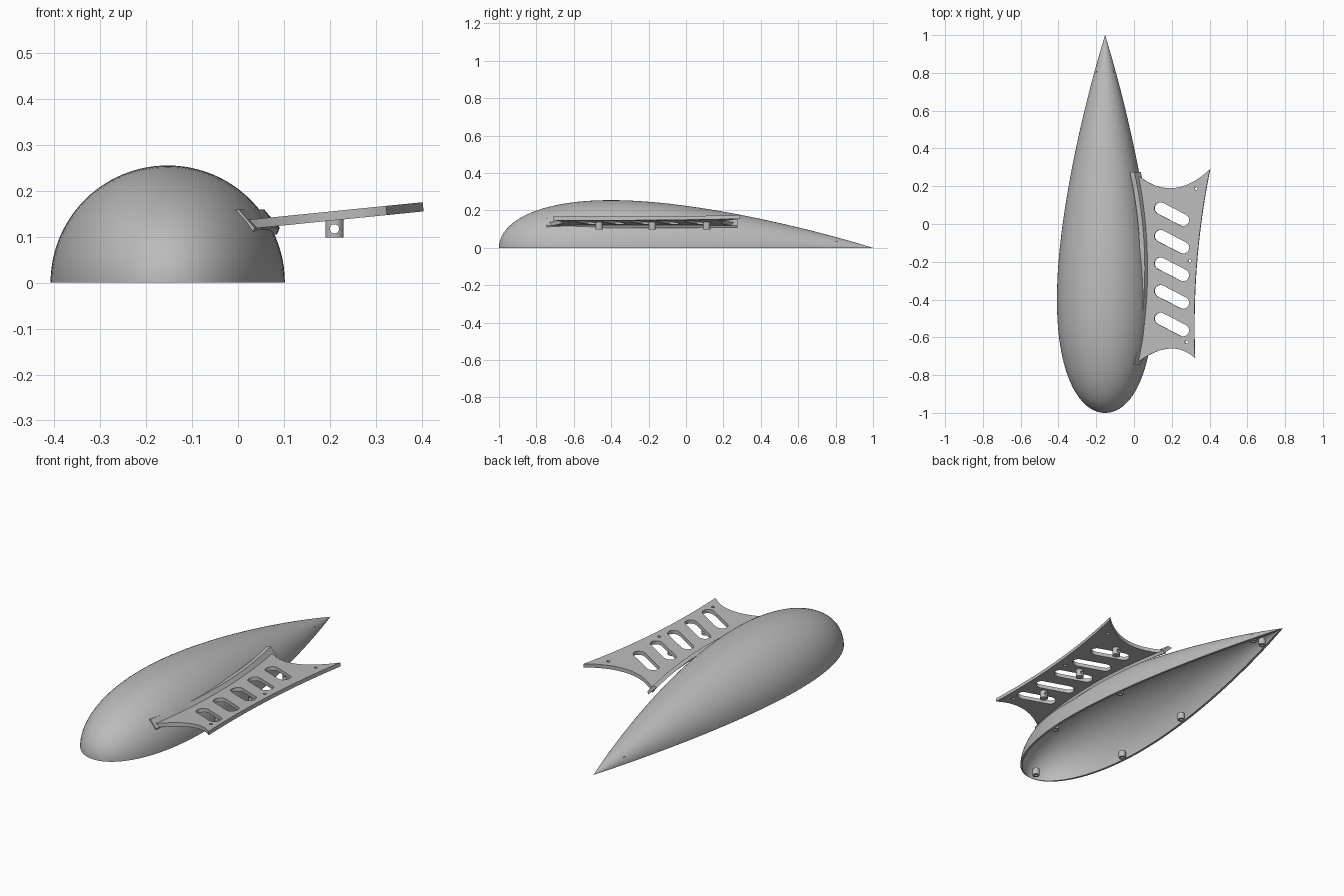
import bpy, bmesh, math
from mathutils import Vector

if "Cube" in bpy.data.objects:
    bpy.data.objects.remove(bpy.data.objects["Cube"])

grey = bpy.data.materials.new("plain grey")
grey.use_nodes = True
grey.diffuse_color = (0.5, 0.5, 0.5, 1)
grey.node_tree.nodes["Principled BSDF"].inputs["Base Color"].default_value = (0.5, 0.5, 0.5, 1)

AXIS_X = -0.153
FLANGE_Y, FLANGE_HALF = -0.235, 0.51


def activate(ob):
    bpy.ops.object.select_all(action='DESELECT')
    ob.select_set(True)
    bpy.context.view_layer.objects.active = ob


def finish(ob, angle=30):
    ob.data.materials.clear()
    ob.data.materials.append(grey)
    activate(ob)
    bpy.ops.object.shade_smooth_by_angle(angle=math.radians(angle))
    return ob


def skin(name, sections):
    """Join closed cross-sections into a capped solid."""
    bm = bmesh.new()
    rings = [[bm.verts.new(p) for p in s] for s in sections]
    n = len(rings[0])
    for a, b in zip(rings, rings[1:]):
        for i in range(n):
            j = (i + 1) % n
            bm.faces.new((a[i], a[j], b[j], b[i]))
    bm.faces.new(rings[0])
    bm.faces.new(rings[-1])
    bmesh.ops.recalc_face_normals(bm, faces=bm.faces)
    mesh = bpy.data.meshes.new(name)
    bm.to_mesh(mesh)
    bm.free()
    ob = bpy.data.objects.new(name, mesh)
    bpy.context.collection.objects.link(ob)
    return finish(ob)


def plate(name, outlines, thickness, location, tilt=0):
    """Extrude the first outline, with the others as holes."""
    cu = bpy.data.curves.new(name, 'CURVE')
    cu.dimensions, cu.fill_mode, cu.extrude = '2D', 'BOTH', thickness / 2
    for pts in outlines:
        sp = cu.splines.new('POLY')
        sp.points.add(len(pts) - 1)
        for p, (x, y) in zip(sp.points, pts):
            p.co = (x, y, 0, 1)
        sp.use_cyclic_u = True
    ob = bpy.data.objects.new(name, cu)
    bpy.context.collection.objects.link(ob)
    ob.location = location
    ob.rotation_euler.y = tilt
    activate(ob)
    bpy.ops.object.convert(target='MESH')
    return finish(bpy.context.object)


def circle(x, y, r, n=20):
    return [(x + r * math.cos(math.tau * i / n), y + r * math.sin(math.tau * i / n))
            for i in range(n)]


def slot(cx, cy, dx, dy, r, n=12):
    base = math.atan2(dy, dx) - math.pi / 2
    pts = []
    for side in (1, -1):
        for i in range(n + 1):
            a = base + math.pi * i / n + (0 if side > 0 else math.pi)
            pts.append((cx + side * dx + r * math.cos(a), cy + side * dy + r * math.sin(a)))
    return pts


def arc(a, b, c, n=20):
    """Quadratic curve from a to c, without its last point."""
    a, b, c = Vector(a), Vector(b), Vector(c)
    return [tuple(a * (1 - t) ** 2 + b * 2 * t * (1 - t) + c * t * t)
            for t in (i / n for i in range(n))]


def radius(y):
    """Teardrop radius along the body."""
    u = (y + 1) / 2
    return 2.55 * (0.2969 * math.sqrt(u) - 0.126 * u - 0.3516 * u ** 2
                   + 0.2843 * u ** 3 - 0.1036 * u ** 4)


# Hollow half-teardrop shell, open underneath
def shell_section(y, n=48):
    r = max(radius(y), 0.0015)
    inner = max(r - 0.012, r * 0.4)
    angles = [math.pi * i / n for i in range(n + 1)]
    return ([(AXIS_X + r * math.cos(a), y, r * math.sin(a)) for a in angles]
            + [(AXIS_X + inner * math.cos(a), y, inner * math.sin(a)) for a in reversed(angles)])


STATIONS = 72
skin("fairing_shell", [shell_section(-math.cos(math.pi * i / STATIONS)) for i in range(STATIONS + 1)])

# Hollow screw bosses inside the rim
spots = [(AXIS_X, -0.96)]
for y in (-0.54, -0.05, 0.8):
    for side in (-1, 1):
        spots.append((AXIS_X + side * (radius(y) - 0.028), y))
for i, (x, y) in enumerate(spots):
    plate(f"screw_boss_{i + 1}", [circle(0, 0, 0.018), circle(0, 0, 0.008)], 0.035, (x, y, 0.0175))


# Curved mounting flange along the shell side
def flange_section(k):
    y, shift = FLANGE_Y + k * FLANGE_HALF, 0.055 * (1 - k * k)
    profile = ((-0.022, 0.155), (0.002, 0.159), (0.036, 0.119), (0.03, 0.105))
    return [(x + shift, y, z) for x, z in profile]


skin("mounting_flange", [flange_section(i / 16 - 1) for i in range(33)])

# Slotted wing plate
front_in, front_out = (0.018, -0.735), (0.325, -0.71)
back_out, back_in = (0.405, 0.29), (0.01, 0.268)
outline = (arc(front_in, (0.2, -0.597), front_out)
           + arc(front_out, (0.305, -0.2), back_out)
           + arc(back_out, (0.2, 0.1), back_in)
           + arc(back_in, (0.132, FLANGE_Y), front_in))
holes = [slot(0.202, 0.052 - 0.146 * i, 0.06, -0.031, 0.032) for i in range(5)]
holes += [circle(x, y, 0.008) for x, y in ((0.332, 0.187), (0.297, -0.195), (0.28, -0.625))]
plate("wing_plate", [outline] + holes, 0.02, (0, 0, 0.1245), -0.1)

# Round lugs under the plate, bored front to back
bpy.ops.mesh.primitive_cylinder_add(vertices=20, radius=0.01, depth=2, location=(0.21, 0, 0.117),
                                    rotation=(math.pi / 2, 0, 0))
bore = bpy.context.object
bore.name = "lug_bore_cutter"
bore.hide_render = True
for i, y in enumerate((-0.465, -0.18, 0.11)):
    bpy.ops.mesh.primitive_cylinder_add(vertices=32, radius=0.02, depth=0.042, location=(0.21, y, 0.119))
    lug = bpy.context.object
    lug.name = f"plate_lug_{i + 1}"
    cut = lug.modifiers.new("bore", 'BOOLEAN')
    cut.object, cut.operation, cut.solver = bore, 'DIFFERENCE', 'EXACT'
    activate(lug)
    bpy.ops.object.modifier_apply(modifier="bore")
    finish(lug)
bpy.data.objects.remove(bore)
